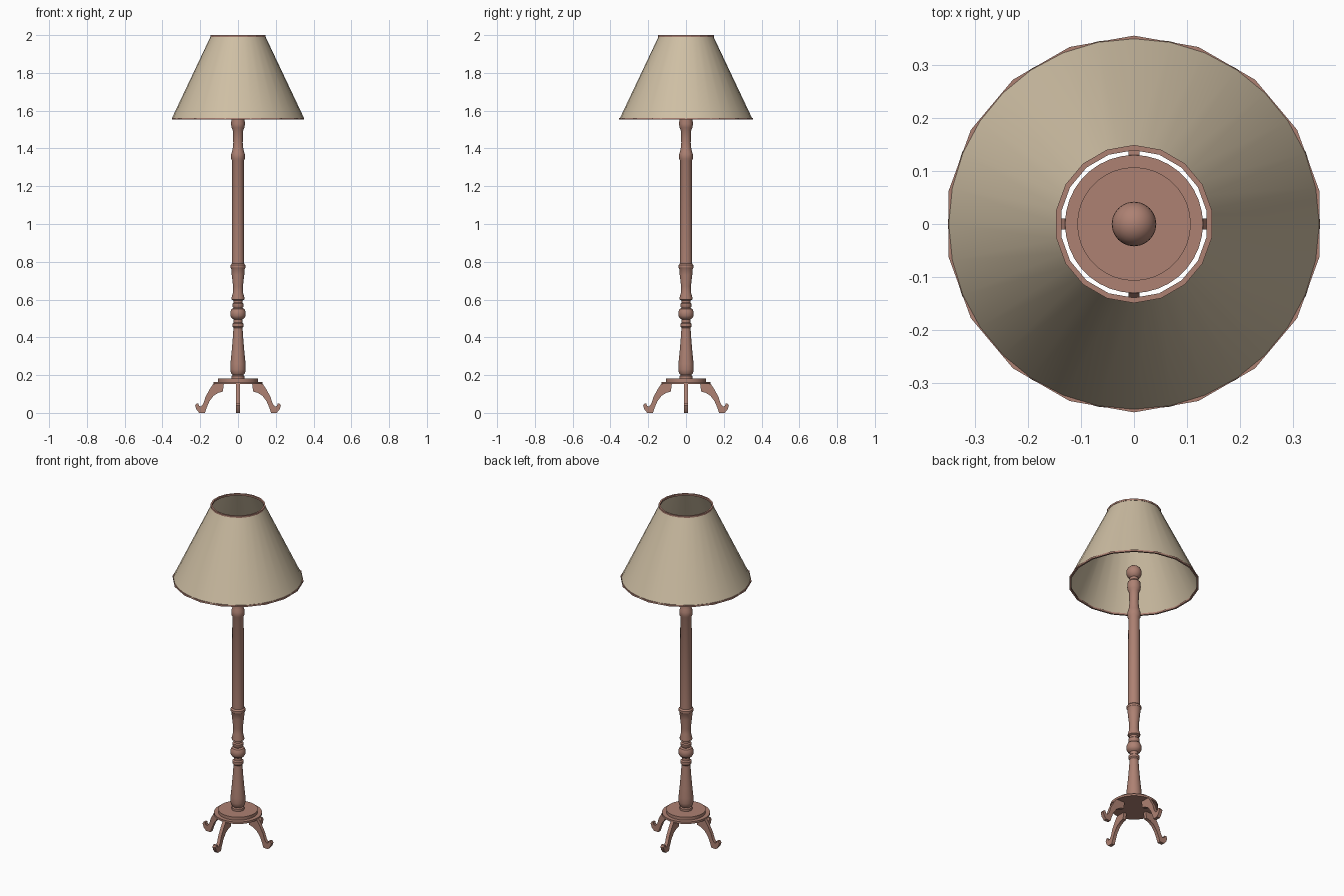
import bpy, bmesh, math
from mathutils import Matrix

if "Cube" in bpy.data.objects:
    bpy.data.objects.remove(bpy.data.objects["Cube"])


def material(name, rgb):
    m = bpy.data.materials.new(name)
    m.use_nodes = True
    m.diffuse_color = (*rgb, 1)
    m.node_tree.nodes["Principled BSDF"].inputs["Base Color"].default_value = (*rgb, 1)
    return m


wood = material("reddish wood", (0.42, 0.22, 0.17))
fabric = material("beige fabric", (0.62, 0.52, 0.37))


def finish(name, bm, mat, smooth=35):
    bmesh.ops.remove_doubles(bm, verts=bm.verts, dist=1e-5)
    mesh = bpy.data.meshes.new(name)
    bm.to_mesh(mesh)
    bm.free()
    mesh.materials.append(mat)
    ob = bpy.data.objects.new(name, mesh)
    bpy.context.collection.objects.link(ob)
    bpy.ops.object.select_all(action="DESELECT")
    ob.select_set(True)
    bpy.context.view_layer.objects.active = ob
    if smooth:
        bpy.ops.object.shade_smooth_by_angle(angle=math.radians(smooth))
    return ob


def lathe(name, profile, mat, sides, closed=False, smooth=35, recalc=True):
    """Turn a profile of (radius, height) points about z, a vertex facing +y."""
    bm = bmesh.new()
    verts = [bm.verts.new((0, r, z)) for r, z in profile]
    pairs = list(zip(verts, verts[1:])) + ([(verts[-1], verts[0])] if closed else [])
    edges = [bm.edges.new(p) for p in pairs]
    bmesh.ops.spin(bm, geom=verts + edges, cent=(0, 0, 0), axis=(0, 0, 1),
                   angle=math.tau, steps=sides, use_merge=True)
    if recalc:
        bmesh.ops.recalc_face_normals(bm, faces=bm.faces)
    return finish(name, bm, mat, smooth)


# Turned column, from foot to collar
lathe("column", [
    (0, .18), (.034, .18), (.034, .195), (.028, .2), (.037, .21), (.041, .23),
    (.04, .26), (.034, .32), (.028, .39), (.024, .45), (.03, .457), (.03, .472),
    (.023, .478), (.023, .495), (.034, .502), (.041, .515), (.041, .535),
    (.034, .55), (.024, .555), (.03, .565), (.03, .578), (.024, .584), (.024, .595),
    (.034, .6), (.034, .61), (.026, .64), (.026, .67), (.033, .73), (.036, .765),
    (.04, .77), (.04, .782), (.033, .79), (.031, 1.335), (.036, 1.345), (.036, 1.37),
    (.031, 1.385), (.028, 1.4), (.025, 1.43), (.028, 1.5), (.034, 1.51),
    (.037, 1.53), (.034, 1.56), (.024, 1.57), (.024, 1.6), (0, 1.6)], wood, 24)

# Ball finial
bm = bmesh.new()
bmesh.ops.create_uvsphere(bm, u_segments=24, v_segments=14, radius=.042,
                          matrix=Matrix.Translation((0, 0, 1.62)))
finish("finial", bm, wood)

# Stepped round base
lathe("base", [(0, .152), (.13, .152), (.13, .164), (.107, .164), (.107, .182),
               (0, .182)], wood, 36)

# Four flat cut scroll legs
outline = [(.075, .155), (.13, .155), (.15, .125), (.172, .085), (.183, .05),
           (.195, .034), (.206, .036), (.21, .05), (.22, .05), (.227, .038),
           (.22, .018), (.205, 0), (.175, 0), (.168, .022), (.152, .06),
           (.13, .09), (.105, .106), (.08, .113)]
for i, side in enumerate(["left", "back", "right", "front"]):
    bm = bmesh.new()
    face = bm.faces.new([bm.verts.new((x, -.01, z)) for x, z in outline])
    out = bmesh.ops.extrude_face_region(bm, geom=[face])["geom"]
    moved = [v for v in out if isinstance(v, bmesh.types.BMVert)]
    bmesh.ops.translate(bm, verts=moved, vec=(0, .02, 0))
    bmesh.ops.recalc_face_normals(bm, faces=bm.faces)
    bm.transform(Matrix.Rotation(i * math.pi / 2, 4, "Z"))
    finish(side + "_leg", bm, wood)

# Open fabric shade with a wooden hoop at each end
lathe("shade", [(.351, 1.558), (.143, 1.997)], fabric, 32)
for name, r, z in (("lower_hoop", .355, 1.552), ("upper_hoop", .149, 1.99)):
    lathe(name, [(r, z), (r, z + .01), (r - .01, z + .01), (r - .01, z)],
          wood, 18, closed=True, smooth=0)
